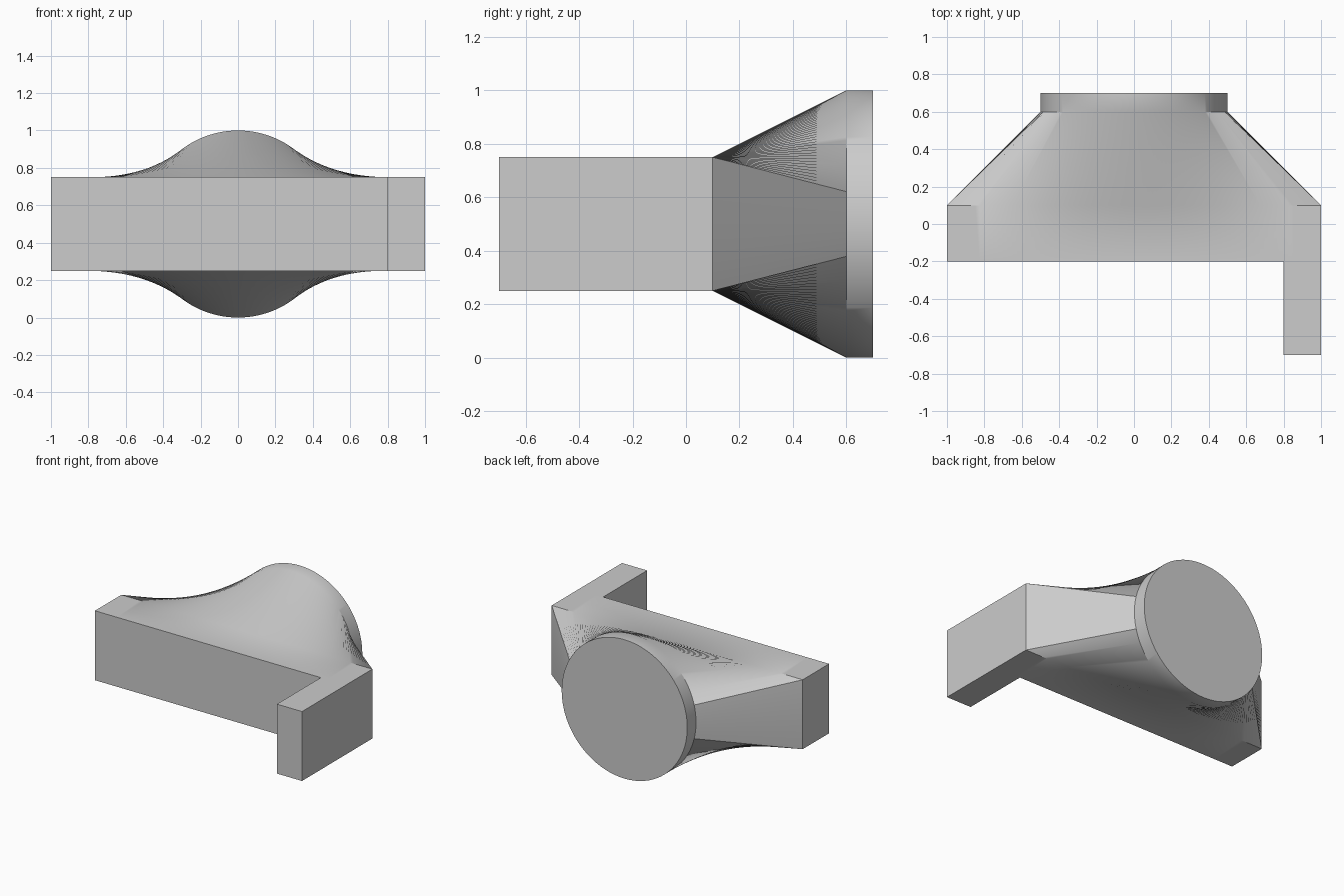
import bpy, bmesh, math
from mathutils import Vector

cube = bpy.data.objects.get("Cube")
if cube:
    bpy.data.objects.remove(cube, do_unlink=True)

HALF_W, HALF_H, RADIUS, MID_Z = 1.0, 0.25, 0.5, 0.5
ARM_X, ARM_FRONT = 0.8, -0.7
LONG_STEPS, SHORT_STEPS = 80, 24

# One neutral material
grey = bpy.data.materials.new("light grey")
grey.use_nodes = True
colour = (0.604, 0.604, 0.604, 1)
grey.diffuse_color = colour
grey.node_tree.nodes["Principled BSDF"].inputs["Base Color"].default_value = colour

# Matching rectangle and circle outlines: each side maps to the arc between its corners
a = math.atan2(HALF_H, HALF_W)
angles = [-a, a, math.pi - a, math.pi + a, 2 * math.pi - a]
corners = [Vector((sx * HALF_W, sz * HALF_H))
           for sx, sz in ((1, -1), (1, 1), (-1, 1), (-1, -1), (1, -1))]
rectangle, circle = [], []
for side in range(4):
    steps = LONG_STEPS if side % 2 else SHORT_STEPS
    for i in range(steps):
        t = i / steps
        rectangle.append(corners[side].lerp(corners[side + 1], t))
        ang = angles[side] + (angles[side + 1] - angles[side]) * t
        circle.append(RADIUS * Vector((math.cos(ang), math.sin(ang))))

bm = bmesh.new()


def ring(outline, y):
    return [bm.verts.new((p.x, y, p.y + MID_Z)) for p in outline]


def bridge(first, second):
    for i in range(len(first)):
        j = (i + 1) % len(first)
        bm.faces.new((first[i], first[j], second[j], second[i]))


# Bar, ruled transition and round flange
front = ring(rectangle, -0.2)
rings = [front, ring(rectangle, 0.1), ring(circle, 0.6), ring(circle, 0.7)]
for first, second in zip(rings, rings[1:]):
    bridge(first, second)
bm.faces.new(rings[-1])

# Front of the bar, with the arm projecting from its left end
bm.faces.new([v for v in front if v.co.x < ARM_X + 0.001])
arm_root = [v for v in front if v.co.x > ARM_X - 0.001]
arm_end = [bm.verts.new((v.co.x, ARM_FRONT, v.co.z)) for v in arm_root]
bridge(arm_root, arm_end)
bm.faces.new(arm_end)

bmesh.ops.recalc_face_normals(bm, faces=bm.faces[:])
mesh = bpy.data.meshes.new("flanged_bracket")
bm.to_mesh(mesh)
bm.free()
mesh.materials.append(grey)

bracket = bpy.data.objects.new("flanged_bracket", mesh)
bpy.context.collection.objects.link(bracket)
bpy.ops.object.select_all(action="DESELECT")
bracket.select_set(True)
bpy.context.view_layer.objects.active = bracket
bpy.ops.object.shade_smooth_by_angle(angle=math.radians(30))
